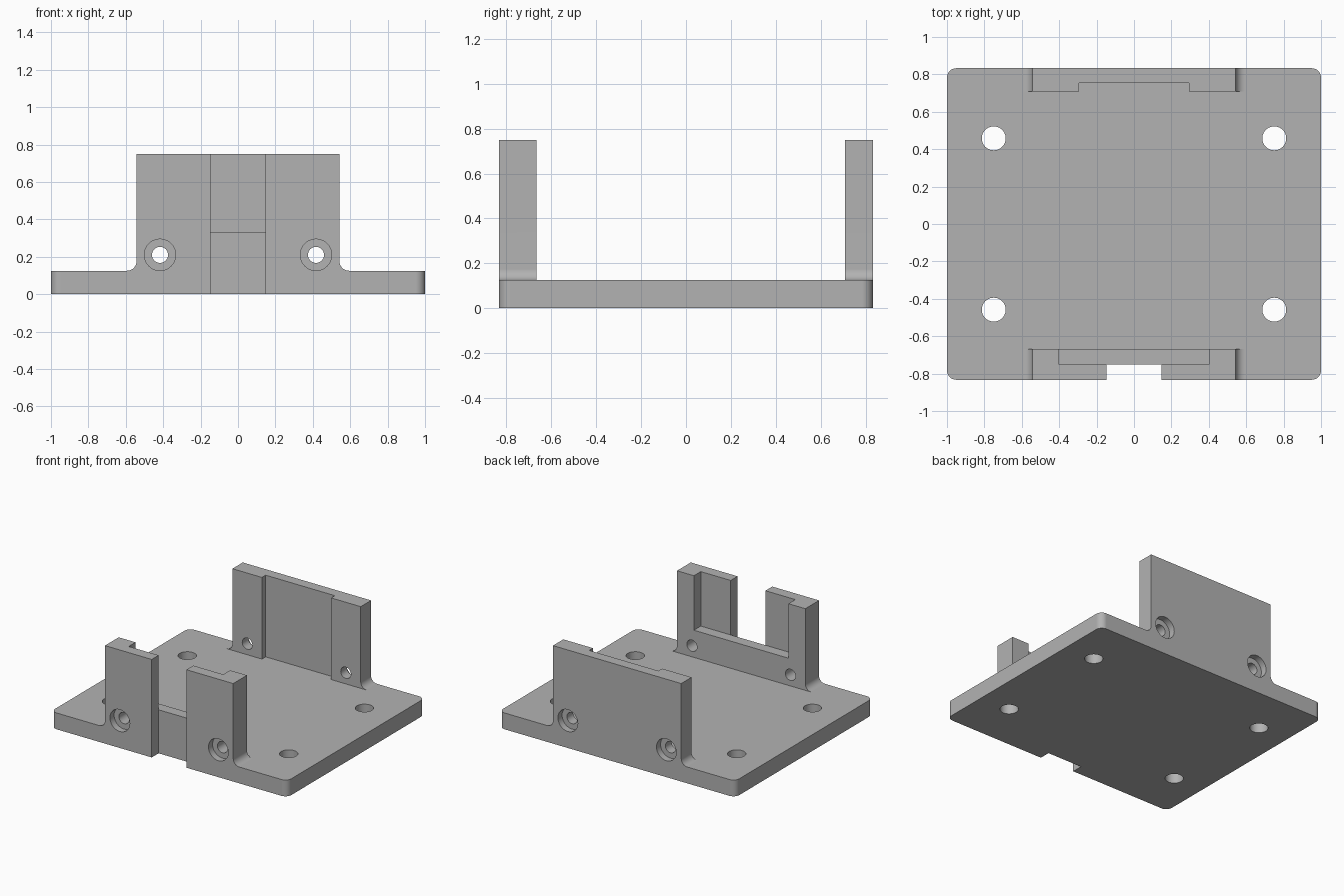
import bpy, bmesh
from math import cos, sin, pi, radians
from mathutils import Matrix, Vector

cube = bpy.data.objects.get("Cube")
if cube:
    bpy.data.objects.remove(cube, do_unlink=True)

HALF_DEPTH = 0.833
PLATE = 0.125
WALL_HALF = 0.543
WALL_TOP = 0.75
FILLET = 0.05
FRONT_INNER, BACK_INNER = -0.667, 0.708

grey = bpy.data.materials.new("matte_grey")
grey.use_nodes = True
grey.diffuse_color = (0.45, 0.45, 0.45, 1)
grey.node_tree.nodes["Principled BSDF"].inputs["Base Color"].default_value = grey.diffuse_color


def to_object(name, bm):
    bmesh.ops.recalc_face_normals(bm, faces=bm.faces[:])
    mesh = bpy.data.meshes.new(name)
    bm.to_mesh(mesh)
    bm.free()
    mesh.materials.append(grey)
    obj = bpy.data.objects.new(name, mesh)
    bpy.context.collection.objects.link(obj)
    return obj


def cut(body, bm):
    """Subtract a mesh from the body and discard the cutter."""
    cutter = to_object("cutter", bm)
    cutter.hide_render = True
    mod = body.modifiers.new("cut", 'BOOLEAN')
    mod.operation = 'DIFFERENCE'
    mod.solver = 'EXACT'
    mod.object = cutter
    bpy.ops.object.modifier_apply(modifier=mod.name)
    bpy.data.objects.remove(cutter, do_unlink=True)


def cut_box(body, half_x, y0, y1, z0, z1):
    bm = bmesh.new()
    size = Vector((2 * half_x, y1 - y0, z1 - z0))
    centre = Vector((0, (y0 + y1) / 2, (z0 + z1) / 2))
    bmesh.ops.create_cube(bm, size=1, matrix=Matrix.LocRotScale(centre, None, size))
    cut(body, bm)


def cut_hole(body, centre, radius, depth, axis):
    bm = bmesh.new()
    turn = Matrix.Rotation(pi / 2, 4, 'X') if axis == 'Y' else Matrix()
    bmesh.ops.create_cone(bm, cap_ends=True, segments=40, radius1=radius, radius2=radius,
                          depth=depth, matrix=Matrix.Translation(centre) @ turn)
    cut(body, bm)


# Stepped silhouette with filleted inner corners, extruded front to back
right = [(1, 0), (1, PLATE)]
for i in range(9):
    a = i / 8 * pi / 2
    right.append((WALL_HALF + FILLET * (1 - sin(a)), PLATE + FILLET * (1 - cos(a))))
right.append((WALL_HALF, WALL_TOP))
profile = right + [(-x, z) for x, z in reversed(right)]
bm = bmesh.new()
face = bm.faces.new([bm.verts.new((x, -HALF_DEPTH, z)) for x, z in profile])
extruded = bmesh.ops.extrude_face_region(bm, geom=[face])
bmesh.ops.translate(bm, vec=(0, 2 * HALF_DEPTH, 0),
                    verts=[g for g in extruded["geom"] if isinstance(g, bmesh.types.BMVert)])
if not any(f.is_valid and all(v.co.y < 0 for v in f.verts) for f in bm.faces):
    bm.faces.new([v for v in bm.verts if v.co.y < 0])

# Rounded plate corners
corners = [e for e in bm.edges
           if all(abs(v.co.x) > 0.99 for v in e.verts)
           and abs(e.verts[0].co.z - e.verts[1].co.z) > 0.1]
bmesh.ops.bevel(bm, geom=corners, offset=0.05, segments=8, profile=0.5, affect='EDGES')
bracket = to_object("mounting_bracket", bm)
bpy.context.view_layer.objects.active = bracket
bracket.select_set(True)

# Open space between the two walls
cut_box(bracket, 0.7, FRONT_INNER, BACK_INNER, PLATE, 1)
# Recess inside the back wall
cut_box(bracket, 0.293, 0.6, 0.753, PLATE, 1)
# Recess inside the front wall, and the slot through its outer face
cut_box(bracket, 0.4, -0.75, -0.6, 0.333, 1)
cut_box(bracket, 0.147, -1, -0.75, -0.2, 1)

for sx in (-1, 1):
    for sy in (-1, 1):
        # Plate holes
        cut_hole(bracket, Vector((sx * 0.75, sy * 0.458, 0)), 0.064, 1, 'Z')
        # Counterbored wall holes
        wall = Vector((sx * 0.417, sy * HALF_DEPTH, 0.21))
        cut_hole(bracket, wall, 0.084, 0.1, 'Y')
        cut_hole(bracket, wall, 0.043, 0.5, 'Y')

# Smooth curved surfaces, crisp flat ones
bpy.ops.object.shade_smooth_by_angle(angle=radians(30))
normals = bracket.modifiers.new("flat_face_normals", 'WEIGHTED_NORMAL')
normals.keep_sharp = True
